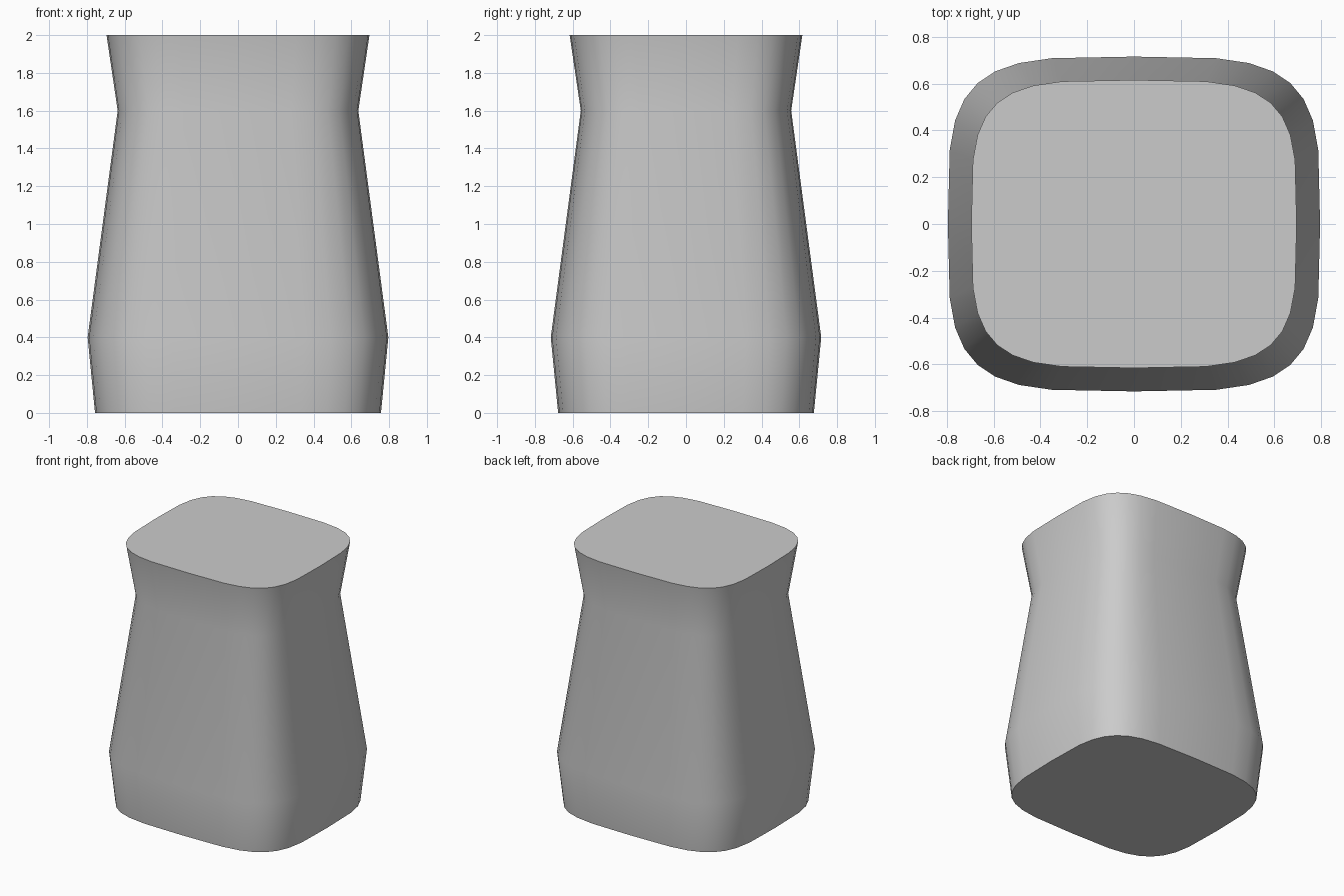
import bpy
import bmesh
from math import sin, cos, pi, copysign, radians

cube = bpy.data.objects.get("Cube")
if cube:
    bpy.data.objects.remove(cube, do_unlink=True)

# Plain grey material
grey = bpy.data.materials.new("plain grey")
grey.use_nodes = True
color = (0.6, 0.6, 0.6, 1)
grey.diffuse_color = color
grey.node_tree.nodes["Principled BSDF"].inputs["Base Color"].default_value = color

SEGMENTS = 32
# Height, half width, half depth of each cross-section
SECTIONS = [(0, 0.757, 0.677), (0.4, 0.796, 0.716),
            (1.6, 0.637, 0.557), (2, 0.696, 0.616)]


def rounded(value):
    """Signed square root, giving a rounded-square outline."""
    return copysign(abs(value) ** 0.5, value) if abs(value) > 1e-6 else 0


def ring(bm, z, half_x, half_y):
    angles = [2 * pi * i / SEGMENTS for i in range(SEGMENTS)]
    return [bm.verts.new((half_x * rounded(cos(a)), half_y * rounded(sin(a)), z))
            for a in angles]


# Body: rounded-square sections joined into walls, closed by flat caps
bm = bmesh.new()
rings = [ring(bm, *section) for section in SECTIONS]
for low, high in zip(rings, rings[1:]):
    for i in range(SEGMENTS):
        j = (i + 1) % SEGMENTS
        bm.faces.new((low[i], low[j], high[j], high[i]))
bm.faces.new(rings[0][::-1])
bm.faces.new(rings[-1])

mesh = bpy.data.meshes.new("body")
bm.to_mesh(mesh)
bm.free()
mesh.materials.append(grey)
body = bpy.data.objects.new("body", mesh)
bpy.context.collection.objects.link(body)

# Smooth walls with crisp cap rims
bpy.ops.object.select_all(action="DESELECT")
body.select_set(True)
bpy.context.view_layer.objects.active = body
bpy.ops.object.shade_smooth_by_angle(angle=radians(40))
